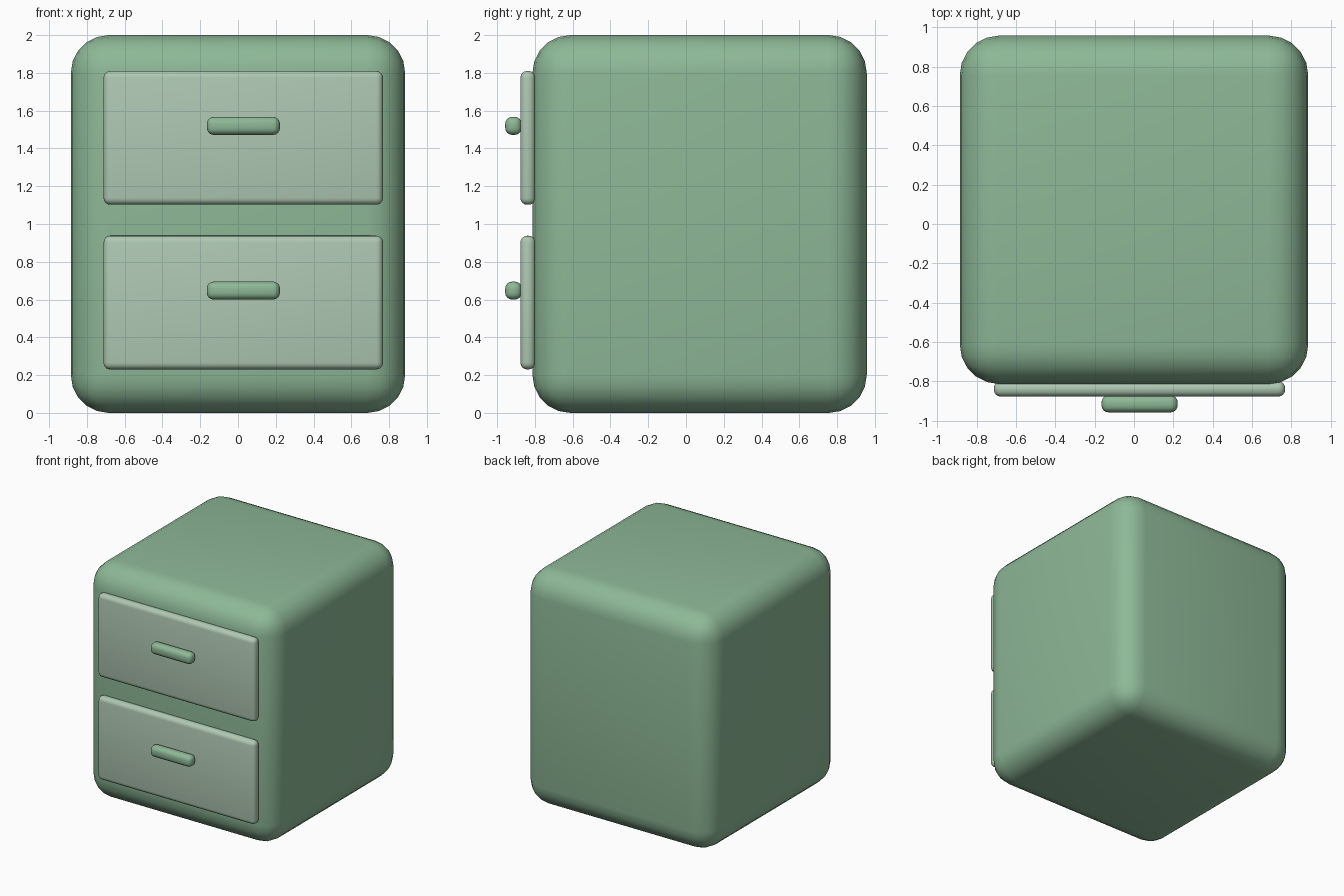
import bpy
import math

if "Cube" in bpy.data.objects:
    bpy.data.objects.remove(bpy.data.objects["Cube"])


def material(name, color):
    m = bpy.data.materials.new(name)
    m.diffuse_color = color
    m.use_nodes = True
    m.node_tree.nodes["Principled BSDF"].inputs["Base Color"].default_value = m.diffuse_color
    return m


green = material("green", (0.27, 0.48, 0.31, 1))
pale = material("pale_green", (0.43, 0.58, 0.45, 1))


def rounded_box(name, lo, hi, radius, segments, mat):
    """Box between two corners with rounded edges."""
    bpy.ops.mesh.primitive_cube_add(size=1, location=[(a + b) / 2 for a, b in zip(lo, hi)])
    ob = bpy.context.object
    ob.name = name
    ob.scale = [b - a for a, b in zip(lo, hi)]
    bpy.ops.object.transform_apply(location=False, rotation=False, scale=True)
    bev = ob.modifiers.new("round", 'BEVEL')
    bev.width = radius
    bev.segments = segments
    bpy.ops.object.modifier_apply(modifier=bev.name)
    bpy.ops.object.shade_smooth_by_angle(angle=math.radians(40))
    ob.data.materials.append(mat)
    return ob


# Cabinet body
rounded_box("cabinet_body", (-0.885, -0.813, 0), (0.885, 0.957, 2), 0.2, 5, green)

# Two drawers, each with a bar handle
for label, z in (("lower", 0.23), ("upper", 1.102)):
    rounded_box(label + "_drawer_front", (-0.712, -0.877, z), (0.768, -0.798, z + 0.708),
                0.036, 4, pale)
    rounded_box(label + "_drawer_handle", (-0.165, -0.957, z + 0.37), (0.222, -0.87, z + 0.465),
                0.036, 4, green)
